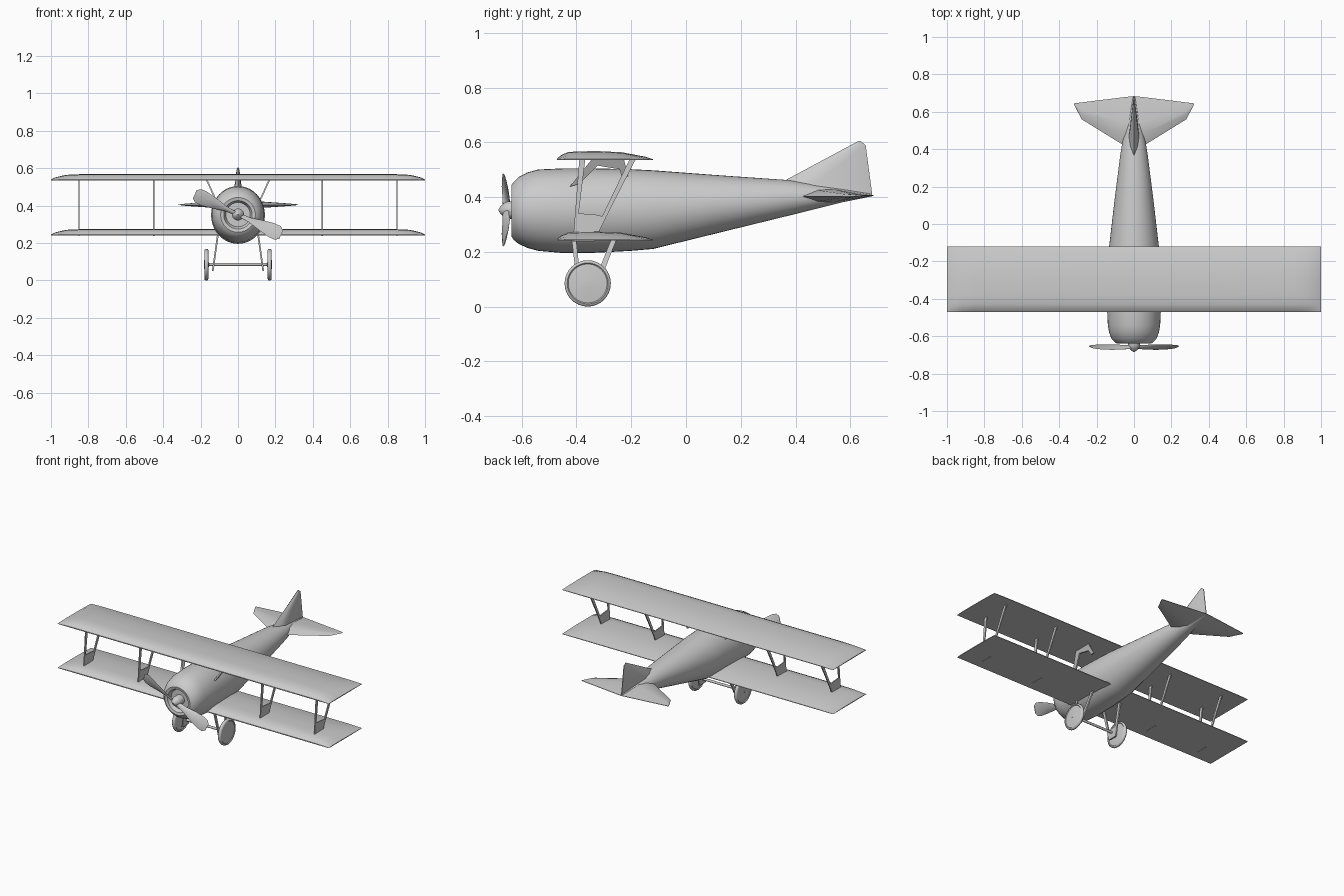
import bpy, bmesh
from math import sin, cos, pi, radians
from mathutils import Vector

if "Cube" in bpy.data.objects:
    bpy.data.objects.remove(bpy.data.objects["Cube"])


def finish(name, bm, angle=35):
    bmesh.ops.recalc_face_normals(bm, faces=bm.faces)
    me = bpy.data.meshes.new(name)
    bm.to_mesh(me)
    bm.free()
    ob = bpy.data.objects.new(name, me)
    bpy.context.collection.objects.link(ob)
    bpy.ops.object.select_all(action='DESELECT')
    ob.select_set(True)
    bpy.context.view_layer.objects.active = ob
    bpy.ops.object.shade_smooth_by_angle(angle=radians(angle))
    return ob


def loft(name, rings, angle=35):
    """Skin a list of closed rings and cap both ends."""
    bm = bmesh.new()
    vs = [[bm.verts.new(p) for p in r] for r in rings]
    n = len(vs[0])
    for a, b in zip(vs, vs[1:]):
        for i in range(n):
            j = (i + 1) % n
            bm.faces.new((a[i], a[j], b[j], b[i]))
    bm.faces.new(vs[0])
    bm.faces.new(vs[-1])
    return finish(name, bm, angle)


def oval_y(y, zc, rx, rz, n=40):
    return [(rx * cos(2 * pi * i / n), y, zc + rz * sin(2 * pi * i / n)) for i in range(n)]


def circle_x(x, r, y, z, n=32):
    return [(x, y + r * cos(2 * pi * i / n), z + r * sin(2 * pi * i / n)) for i in range(n)]


def frame(name, outer, inner, x_at, thick):
    """U-shaped flat strut frame: paired outer/inner (y, z) points."""
    bm = bmesh.new()
    rows = []
    for (oy, oz), (iy, iz) in zip(outer, inner):
        rows.append([bm.verts.new((x_at(z) + s * thick / 2, y, z))
                     for y, z, s in ((oy, oz, -1), (iy, iz, -1), (iy, iz, 1), (oy, oz, 1))])
    for a, b in zip(rows, rows[1:]):
        for i in range(4):
            j = (i + 1) % 4
            bm.faces.new((a[i], a[j], b[j], b[i]))
    bm.faces.new(rows[0])
    bm.faces.new(rows[-1])
    return finish(name, bm, 20)


# Fuselage with recessed cowl mouth: y, bottom z, top z, half width
body = [(-.61, .287, .417, .065), (-.634, .275, .427, .076), (-.638, .258, .444, .093),
        (-.63, .245, .455, .105), (-.612, .23, .473, .121), (-.58, .215, .49, .133),
        (-.54, .204, .501, .14), (-.45, .196, .505, .144), (-.33, .197, .505, .142),
        (-.2, .204, .502, .137), (-.12, .211, .498, .133), (.12, .27, .48, .105),
        (.365, .33, .463, .074), (.45, .351, .452, .06), (.57, .381, .432, .032),
        (.678, .403, .412, .005)]
loft("fuselage", [oval_y(y, (b + t) / 2, w, (t - b) / 2) for y, b, t, w in body])

# Spinner and shaft
loft("spinner", [oval_y(y, .353, r, r, 24) for y, r in
                 ((-.684, .004), (-.677, .014), (-.662, .027), (-.65, .032), (-.605, .032))])

# Propeller blades: radius, chord, pitch, thickness
blade = [(.01, .026, 50, .016), (.07, .036, 42, .014), (.14, .066, 27, .01),
         (.2, .084, 18, .008), (.235, .082, 15, .006), (.255, .05, 13, .004)]
for k, label in enumerate(("left", "right")):
    a = radians(155 + 180 * k)
    along, across = Vector((cos(a), 0, sin(a))), Vector((-sin(a), 0, cos(a)))
    fwd = Vector((0, 1, 0))
    rings = []
    for r, c, pitch, t in blade:
        p = radians(pitch)
        u, v = across * cos(p) + fwd * sin(p), fwd * cos(p) - across * sin(p)
        mid = Vector((0, -.658, .353)) + along * r
        rings.append([mid + u * (c / 2 * cos(q * pi / 4)) + v * (t / 2 * sin(q * pi / 4))
                      for q in range(8)])
    loft("propeller_blade_" + label, rings, 50)

# Wings: flat-bottomed profile (y, height), thinned at the tips
profile = [(-.471, 0), (-.471, .006), (-.455, .019), (-.43, .03), (-.38, .0325), (-.32, .033),
           (-.235, .029), (-.15, .013), (-.121, .004), (-.121, 0)]
for name, z in (("upper_wing", .535), ("lower_wing", .241)):
    loft(name, [[(x, y, z + h * k) for y, h in profile]
                for x, k in ((-1, .15), (-.975, .5), (-.92, .9), (-.85, 1),
                             (.85, 1), (.92, .9), (.975, .5), (1, .15))])

# Tail fin: z, leading y, trailing y, half thickness
fin = [(.41, .266, .68, .034), (.463, .365, .673, .024), (.59, .602, .656, .008),
       (.605, .63, .637, .003)]
loft("tail_fin", [[(0, a, z), (w * .75, a * .8 + b * .2, z), (w, a * .6 + b * .4, z), (.002, b, z),
                   (-.002, b, z), (-w, a * .6 + b * .4, z), (-w * .75, a * .8 + b * .2, z)]
                  for z, a, b, w in fin], 40)

# Tailplane: x, leading y, trailing y, half thickness
half = [(0, .387, .684, .026), (.07, .43, .676, .021), (.28, .56, .65, .006), (.32, .637, .645, .001)]
stab = [(-x, a, b, t) for x, a, b, t in half[:0:-1]] + half
loft("tailplane", [[(x, a, .403), (x, a * .75 + b * .25, .405 + t * .9), (x, a * .5 + b * .5, .405 + t),
                    (x, b, .407), (x, b, .404), (x, a * .5 + b * .5, .405 - t),
                    (x, a * .75 + b * .25, .405 - t * .9)] for x, a, b, t in stab], 40)

for s, side in ((-1, "left"), (1, "right")):
    # Struts between the wings
    for pos, x in (("inner", .45), ("outer", .85)):
        frame(f"wing_strut_{pos}_{side}",
              [(-.389, .545), (-.413, .239), (-.335, .239), (-.29, .331), (-.18, .545)],
              [(-.367, .545), (-.392, .341), (-.33, .336), (-.306, .331), (-.203, .545)],
              lambda z, x=x: s * x, .007)
    # Slanted struts from fuselage to upper wing
    frame(f"cabane_strut_{side}",
          [(-.425, .438), (-.34, .543), (-.228, .543), (-.21, .475)],
          [(-.39, .448), (-.322, .515), (-.243, .502), (-.235, .475)],
          lambda z: s * (.12 + (z - .433) * .45), .009)
    # Landing gear legs
    frame(f"gear_leg_{side}",
          [(-.42, .265), (-.394, .05), (-.33, .05), (-.246, .265)],
          [(-.403, .265), (-.386, .11), (-.327, .11), (-.266, .265)],
          lambda z: s * (.107 + (.25 - z) * .14), .009)
    # Wheels with shallow conical discs
    loft(f"wheel_{side}", [circle_x(s * .169 + dx, r, -.359, .085) for dx, r in
                           ((-.013, .008), (-.007, .071), (-.011, .075), (-.009, .081), (-.004, .0845),
                            (.004, .0845), (.009, .081), (.011, .075), (.007, .071), (.013, .008))], 40)

# Axle
loft("axle", [circle_x(x, .008, -.359, .086, 12) for x in (-.183, .183)])
